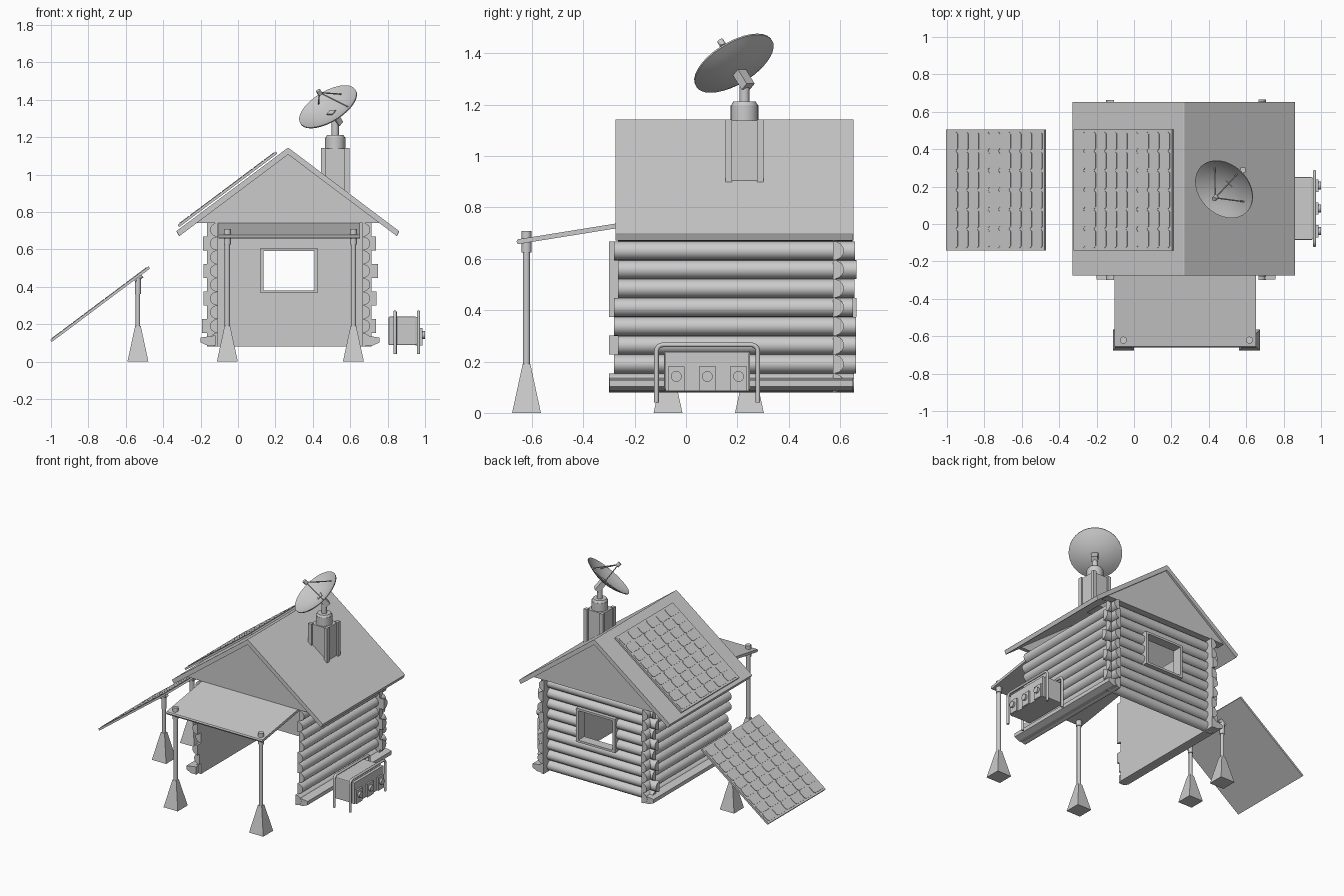
import bpy, bmesh, math, random
from mathutils import Vector, Matrix

if "Cube" in bpy.data.objects:
    bpy.data.objects.remove(bpy.data.objects["Cube"])

random.seed(4)
CX = 0.268                      # cabin centre line
SLOPE = math.atan(0.748)


def finish(name, bm, smooth=False):
    bmesh.ops.recalc_face_normals(bm, faces=bm.faces)
    me = bpy.data.meshes.new(name)
    bm.to_mesh(me)
    bm.free()
    ob = bpy.data.objects.new(name, me)
    bpy.context.collection.objects.link(ob)
    if smooth:
        bpy.ops.object.select_all(action='DESELECT')
        ob.select_set(True)
        bpy.context.view_layer.objects.active = ob
        bpy.ops.object.shade_smooth_by_angle(angle=math.radians(40))
    return ob


def loft(bm, lower, upper):
    a = [bm.verts.new(p) for p in lower]
    b = [bm.verts.new(p) for p in upper]
    bm.faces.new(a[::-1])
    bm.faces.new(b)
    for i in range(len(a)):
        j = (i + 1) % len(a)
        bm.faces.new((a[i], a[j], b[j], b[i]))


def prism(bm, pts, axis, lo, hi):
    """Extrude a profile along x (pts are y,z), y (x,z) or z (x,y)."""
    put = {'x': lambda p, t: (t, p[0], p[1]), 'y': lambda p, t: (p[0], t, p[1]),
           'z': lambda p, t: (p[0], p[1], t)}[axis]
    loft(bm, [put(p, lo) for p in pts], [put(p, hi) for p in pts])


def add_box(bm, x0, x1, y0, y1, z0, z1):
    prism(bm, [(x0, y0), (x1, y0), (x1, y1), (x0, y1)], 'z', z0, z1)


def box(name, *dims, bevel=0):
    bm = bmesh.new()
    add_box(bm, *dims)
    if bevel:
        bmesh.ops.bevel(bm, geom=bm.edges[:], offset=bevel, segments=2, affect='EDGES', profile=0.5)
    return finish(name, bm)


def rod(name, a, b, r, n=16, r2=None):
    a, b = Vector(a), Vector(b)
    bm = bmesh.new()
    m = Matrix.Translation((a + b) / 2) @ (b - a).to_track_quat('Z', 'Y').to_matrix().to_4x4()
    bmesh.ops.create_cone(bm, cap_ends=True, segments=n, radius1=r, radius2=r if r2 is None else r2,
                          depth=(b - a).length, matrix=m)
    return finish(name, bm, True)


def half_round(flat, z, out, n=10):
    """Half log section: flat inside at 'flat', bulging in direction 'out'."""
    return [(flat + out * 0.042 * math.sin(math.pi * i / n),
             z - 0.037 * math.cos(math.pi * i / n)) for i in range(n + 1)]


# Log walls: two sides and a back wall with a window gap
PITCH, BASE = 0.0735, 0.08
left, right, back = bmesh.new(), bmesh.new(), bmesh.new()
for row in range(9):
    z = BASE + PITCH * (row + 0.5)
    for bm, flat, out in ((left, -0.108, -1), (right, 0.665, 1)):
        y0 = -0.265 - random.choice((0, 0.015, 0.035)) * (row < 8)
        prism(bm, half_round(flat, z, out), 'y', y0, 0.648 + random.uniform(0, 0.018) * (row < 8))
    x0 = -0.165 - (row % 2) * 0.03 * random.uniform(0.6, 1)
    x1 = 0.715 + (row % 2) * 0.035 * random.uniform(0.6, 1)
    spans = [(x0, 0.125), (0.42, x1)] if row in (4, 5, 6) else [(x0, x1)]
    for s in spans:
        prism(back, half_round(0.573, z, 1), 'x', *s)
finish('left_log_wall', left, True)
finish('right_log_wall', right, True)
finish('back_log_wall', back, True)

# Tapered sill beams along the foot of the side walls
for side, s in (('left', -1), ('right', 1)):
    bm = bmesh.new()
    c = 0.2785
    prism(bm, [(c + s * 0.40, 0.085), (c + s * 0.44, 0.085), (c + s * 0.478, 0.102),
               (c + s * 0.478, 0.128), (c + s * 0.40, 0.14)], 'y', -0.297, 0.65)
    finish(side + '_sill_beam', bm)

# Window frame
bm = bmesh.new()
for d in ((0.12, 0.137, 0.366, 0.606), (0.408, 0.425, 0.366, 0.606),
          (0.137, 0.408, 0.366, 0.381), (0.137, 0.408, 0.591, 0.606)):
    add_box(bm, d[0], d[1], 0.562, 0.63, d[2], d[3])
finish('window_frame', bm)

# Roof slabs as one chevron profile, gable panels beneath
bm = bmesh.new()
prism(bm, [(-0.33, 0.697), (CX, 1.144), (0.862, 0.697), (0.85, 0.670), (CX, 1.107), (-0.315, 0.670)],
      'y', -0.275, 0.652)
edges = [e for e in bm.edges if abs(e.verts[0].co.z - e.verts[1].co.z) < 0.3]
bmesh.ops.bevel(bm, geom=edges, offset=0.004, segments=2, affect='EDGES', profile=0.5)
finish('roof', bm)
for nm, y0, y1 in (('front_gable', -0.258, -0.23), ('back_gable', 0.575, 0.637)):
    bm = bmesh.new()
    prism(bm, [(-0.225, 0.741), (0.761, 0.741), (CX, 1.110)], 'y', y0, y1)
    finish(nm, bm)


# Solar panels: thin slab with a 9 x 6 grid of clipped-corner cells
def solar_panel(name, cx, cz):
    L, W, T = 0.656, 0.645, 0.014
    bm = bmesh.new()
    add_box(bm, -L / 2, L / 2, -W / 2, W / 2, -T / 2, T / 2)
    du, dv = (L - 0.02) / 9, (W - 0.02) / 6
    for i in range(9):
        for j in range(6):
            u, v = (i - 4) * du, (j - 2.5) * dv
            a, b, c = du / 2 - 0.003, dv / 2 - 0.003, 0.01
            pts = [(-a + c, -b), (a - c, -b), (a, -b + c), (a, b - c),
                   (a - c, b), (-a + c, b), (-a, b - c), (-a, -b + c)]
            prism(bm, [(u + p, v + q) for p, q in pts], 'z', T / 2 - 0.001, T / 2 + 0.003)
    ob = finish(name, bm)
    ob.matrix_world = Matrix.Translation((cx, 0.182, cz)) @ Matrix.Rotation(-SLOPE, 4, 'Y')


solar_panel('roof_solar_panel', -0.056, 0.921)
solar_panel('ground_solar_panel', -0.737, 0.307)


# Posts on pyramid feet
def footed_post(name, x, y, top, r):
    bm = bmesh.new()
    sq = lambda h, z: [(x - h, y - h, z), (x + h, y - h, z), (x + h, y + h, z), (x - h, y + h, z)]
    loft(bm, sq(0.056, 0), sq(0.015, 0.19))
    finish(name + '_foot', bm)
    rod(name + '_pole', (x, y, 0.18), (x, y, top), r)


for nm, y in (('front', -0.07), ('rear', 0.247)):
    footed_post(nm + '_panel_post', -0.535, y, 0.45, 0.012)
    rod(nm + '_panel_collar', (-0.535, y, 0.36), (-0.535, y, 0.443), 0.016)
    rod(nm + '_panel_hinge', (-0.555, y, 0.435), (-0.515, y, 0.463), 0.016)
for nm, x in (('left', -0.057), ('right', 0.617)):
    footed_post(nm + '_canopy_post', x, -0.621, 0.66, 0.014)
    rod(nm + '_canopy_collar', (x, -0.621, 0.625), (x, -0.621, 0.708), 0.019)

# Sloping porch canopy
bm = bmesh.new()
prism(bm, [(-0.655, 0.657), (-0.66, 0.667), (-0.655, 0.676), (-0.25, 0.741), (-0.25, 0.722)],
      'x', -0.105, 0.652)
finish('porch_canopy', bm)

# Equipment mast on the right slope
MX, MY = 0.52, 0.228
box('mast_base', MX - 0.065, MX + 0.065, MY - 0.06, MY + 0.06, 0.905, 1.138)
bm = bmesh.new()
for sx in (-1, 1):
    for sy in (-1, 1):
        x, y = MX + sx * 0.062, MY + sy * 0.061
        add_box(bm, x - 0.013, x + 0.013, y - 0.013, y + 0.013, 0.9, 1.143)
finish('mast_corner_posts', bm)
rod('mast_drum', (MX, MY, 1.135), (MX, MY, 1.197), 0.054, 24)
rod('mast_drum_top', (MX, MY, 1.197), (MX, MY, 1.212), 0.052, 24, 0.044)
rod('mast_neck', (MX, MY, 1.2), (MX, MY, 1.285), 0.019)

# Dish: a thin shallow bowl facing up and forward
N = Vector((-0.46, -0.46, 0.755)).normalized()
RIM = Vector((0.48, 0.185, 1.364))
ROT = N.to_track_quat('Z', 'Y').to_matrix().to_4x4()
R, DEPTH, SEG, RINGS = 0.173, 0.045, 32, 6
bm = bmesh.new()
prof = [(R * i / RINGS, DEPTH * ((i / RINGS) ** 2 - 1)) for i in range(RINGS + 1)]
prof += [(r, h - 0.006) for r, h in reversed(prof)]
vs = [bm.verts.new((r, 0, h)) for r, h in prof]
es = [bm.edges.new((vs[i], vs[i + 1])) for i in range(len(vs) - 1)]
bmesh.ops.spin(bm, geom=vs + es, cent=(0, 0, 0), axis=(0, 0, 1), angle=math.tau, steps=SEG)
bmesh.ops.remove_doubles(bm, verts=bm.verts[:], dist=1e-5)
bm.transform(Matrix.Translation(RIM) @ ROT)
finish('dish', bm, True)

# Dish bracket, feed and tripod arms
apex = RIM - N * (DEPTH + 0.004)
bm = bmesh.new()
add_box(bm, -0.022, 0.022, -0.018, 0.018, -0.055, 0.03)
bm.transform(Matrix.Translation(apex - N * 0.02) @ ROT)
finish('dish_bracket', bm)
feed = RIM + N * 0.098
rod('dish_feed', feed - N * 0.012, feed + N * 0.014, 0.013)
for k, p in enumerate(((0.425, 0.285), (0.572, 0.115), (0.57, 0.29))):
    d = Vector((p[0] - RIM.x, p[1] - RIM.y, 0))
    d.z = -(N.x * d.x + N.y * d.y) / N.z
    base = RIM + d.normalized() * 0.125 - N * 0.021
    rod('feed_arm_%d' % (k + 1), base, feed, 0.0035, 8)

# Equipment cabinet beside the right wall
box('cabinet', 0.805, 0.955, -0.085, 0.25, 0.088, 0.24, bevel=0.006)
box('cabinet_face', 0.95, 0.974, -0.08, 0.245, 0.085, 0.235)
for k, y in enumerate((-0.038, 0.083, 0.205)):
    box('socket_block_%d' % (k + 1), 0.97, 0.986, y - 0.033, y + 0.033, 0.086, 0.18)
    rod('socket_%d' % (k + 1), (0.98, y, 0.142), (1.0, y, 0.142), 0.021)

# Arched tube guards over the cabinet
for nm, x in (('inner', 0.84), ('outer', 0.965)):
    cu = bpy.data.curves.new(nm + '_tube', 'CURVE')
    cu.dimensions = '3D'
    cu.bevel_depth, cu.bevel_resolution, cu.use_fill_caps = 0.009, 2, True
    pts = [(-0.115, 0.04)]
    for c, a0 in ((-0.09, 180), (0.255, 90)):
        for i in range(5):
            a = math.radians(a0 - 22.5 * i)
            pts.append((c + 0.025 * math.cos(a), 0.24 + 0.025 * math.sin(a)))
    pts.append((0.28, 0.04))
    sp = cu.splines.new('POLY')
    sp.points.add(len(pts) - 1)
    for q, (y, z) in zip(sp.points, pts):
        q.co = (x, y, z, 1)
    ob = bpy.data.objects.new(nm + '_guard_tube', cu)
    bpy.context.collection.objects.link(ob)
    bpy.ops.object.select_all(action='DESELECT')
    ob.select_set(True)
    bpy.context.view_layer.objects.active = ob
    bpy.ops.object.convert(target='MESH')
